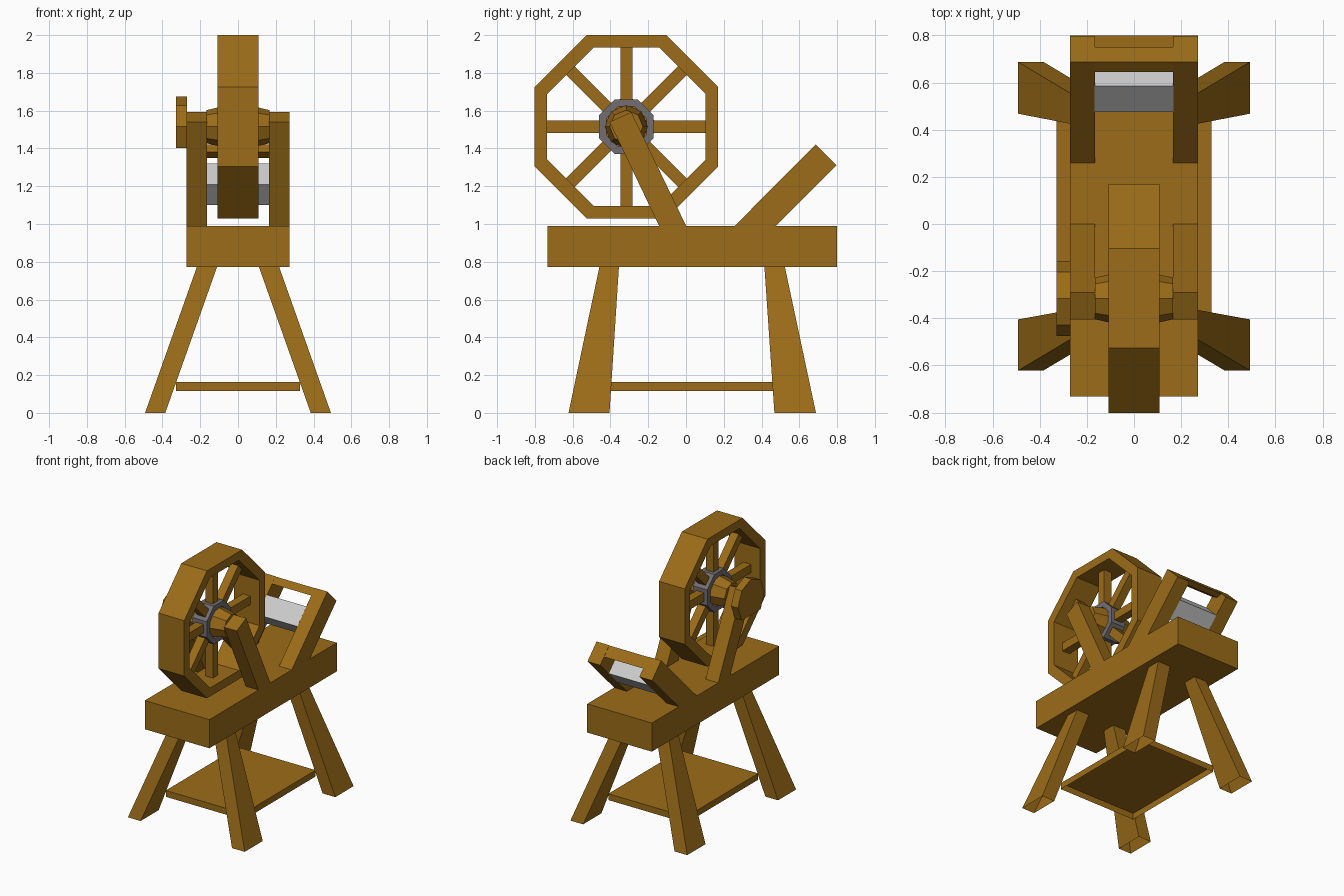
import bpy, bmesh, math

if "Cube" in bpy.data.objects:
    bpy.data.objects.remove(bpy.data.objects["Cube"])

def material(name, rgb):
    m = bpy.data.materials.new(name)
    m.diffuse_color = (*rgb, 1)
    m.use_nodes = True
    m.node_tree.nodes["Principled BSDF"].inputs["Base Color"].default_value = m.diffuse_color
    return m

WOOD = material("wood", (0.33, 0.15, 0.009))
STONE = material("stone", (0.72, 0.72, 0.72))
IRON = material("iron", (0.17, 0.155, 0.165))
CY, CZ = -0.316, 1.515          # wheel centre

def loft(name, rings, mat=WOOD, caps=(True, True), closed=False):
    """Skin a list of equal-length point rings."""
    bm = bmesh.new()
    vs = [[bm.verts.new(p) for p in r] for r in rings]
    n = len(vs[0])
    pairs = list(zip(vs, vs[1:])) + ([(vs[-1], vs[0])] if closed else [])
    for a, b in pairs:
        for i in range(n):
            j = (i + 1) % n
            bm.faces.new((a[i], a[j], b[j], b[i]))
    if not closed:
        if caps[0]:
            bm.faces.new(vs[0])
        if caps[1]:
            bm.faces.new(vs[-1])
    bmesh.ops.recalc_face_normals(bm, faces=bm.faces)
    me = bpy.data.meshes.new(name)
    bm.to_mesh(me)
    bm.free()
    me.materials.append(mat)
    ob = bpy.data.objects.new(name, me)
    bpy.context.collection.objects.link(ob)
    return ob

def prism(name, profile, x0, x1, mat=WOOD):
    """Extrude a (y, z) profile along x."""
    return loft(name, [[(x, y, z) for y, z in profile] for x in (x0, x1)], mat)

def rect(x0, x1, y0, y1, z):
    return [(x0, y0, z), (x1, y0, z), (x1, y1, z), (x0, y1, z)]

def octagon(x, r):
    """Octagon with corners on the axes."""
    return [(x, CY + r * math.cos(math.pi * i / 4),
             CZ + r * math.sin(math.pi * i / 4)) for i in range(8)]

def flat_octagon(x, a, b):
    """Octagon with flat sides on the axes: a is the reach, b half a side."""
    pts = [(a, b), (b, a), (-b, a), (-a, b), (-a, -b), (-b, -a), (b, -a), (a, -b)]
    return [(x, CY + y, CZ + z) for y, z in pts]

def octagon_ring(name, w, outer, inner, mat):
    loft(name, [flat_octagon(-w, *outer), flat_octagon(w, *outer),
                flat_octagon(w, *inner), flat_octagon(-w, *inner)], mat, closed=True)

# Bench and open-bottomed lower tray
loft("bench", [rect(-0.272, 0.272, -0.733, 0.80, z) for z in (0.772, 0.99)])
loft("lower_tray", [rect(-0.328, 0.328, -0.40, 0.465, z) for z in (0.115, 0.163)],
     caps=(False, True))

# Splayed legs, open underneath
for side, s in (("left", -1), ("right", 1)):
    for end, foot, top in (("front", (-0.622, -0.405), (-0.458, -0.355)),
                           ("back", (0.468, 0.688), (0.415, 0.523))):
        loft(f"{end}_{side}_leg", [rect(s * 0.385, s * 0.492, *foot, 0),
                                   rect(s * 0.11, s * 0.217, *top, 0.775)],
             caps=(False, True))

# Wheel rim
octagon_ring("wheel_rim", 0.108, (0.485, 0.211), (0.42, 0.173), WOOD)

# Spokes
for i in range(8):
    a = math.radians(45 * i)
    c, s = math.cos(a), math.sin(a)
    prism(f"spoke_{i + 1}", [(CY + r * c - t * s, CZ + r * s + t * c)
          for r, t in ((0.10, -0.032), (0.425, -0.032), (0.425, 0.032), (0.10, 0.032))],
          -0.032, 0.032)

# Iron hub ring and tapered axle
octagon_ring("hub_ring", 0.06, (0.145, 0.06), (0.106, 0.044), IRON)
loft("axle", [octagon(x, r) for x, r in
              ((-0.166, 0.088), (-0.05, 0.115), (0.05, 0.115), (0.166, 0.088))])

# Disc on the outer end of the left support, flat at the bottom
disc = octagon(0, 0.16)
prism("axle_end_disc", [(p[1], p[2]) for i, p in enumerate(disc) if i != 6], -0.328, -0.27)

# Slanted supports for wheel and roller
for side, s in (("left", -1), ("right", 1)):
    prism(f"{side}_wheel_support",
          [(-0.14, 0.985), (0.003, 0.985), (-0.29, 1.593), (-0.405, 1.54)],
          s * 0.165, s * 0.272)
    prism(f"{side}_roller_support",
          [(0.253, 0.985), (0.47, 0.985), (0.797, 1.312), (0.687, 1.422)],
          s * 0.165, s * 0.272)

# Square roller and thin crossbar between the back supports
prism("roller", [(0.475, 1.21), (0.585, 1.10), (0.695, 1.21), (0.585, 1.32)],
      -0.167, 0.167, STONE)
prism("crossbar", [(0.645, 1.38), (0.70, 1.35), (0.75, 1.357), (0.687, 1.42)],
      -0.167, 0.167)
